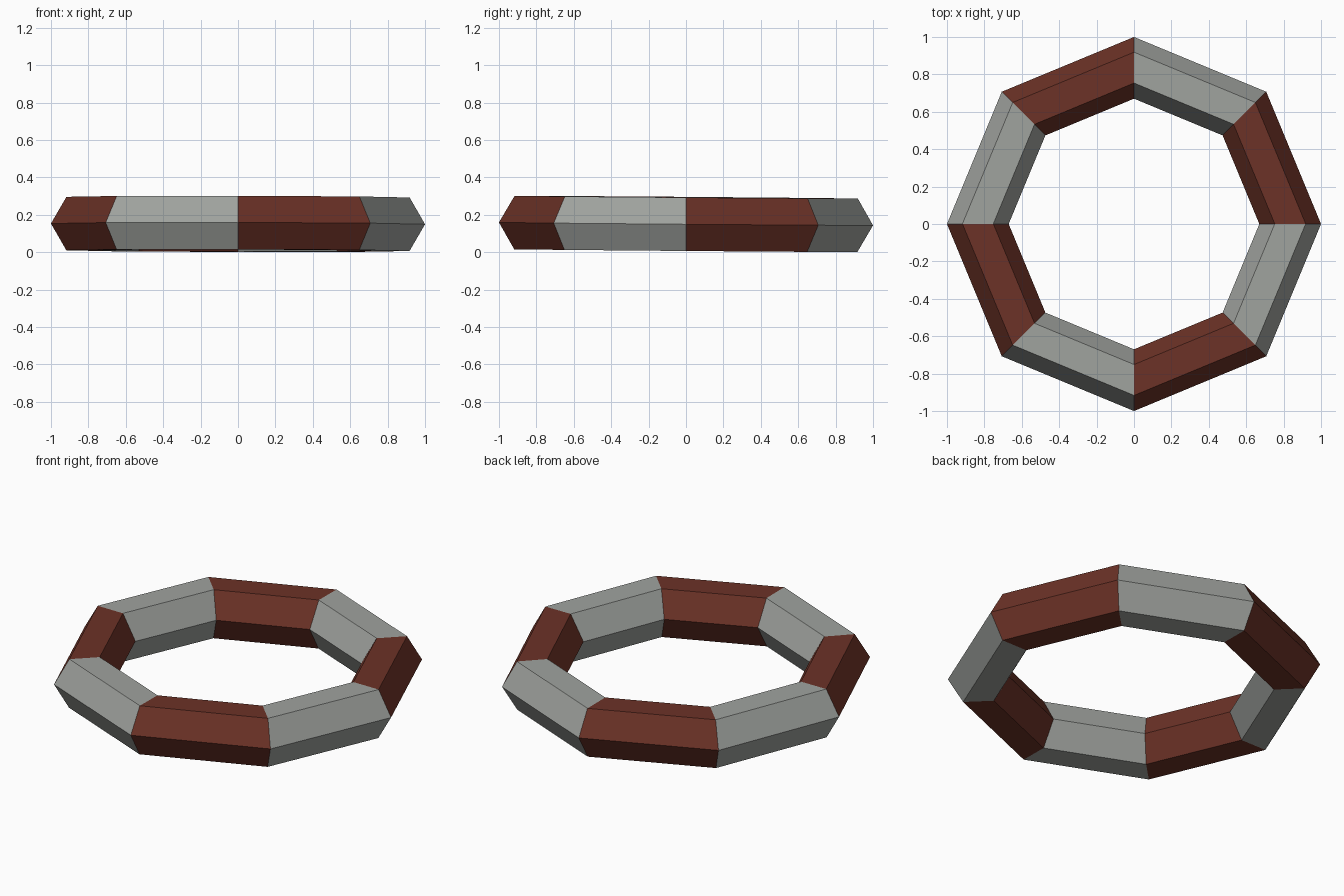
import bpy
import math

if "Cube" in bpy.data.objects:
    bpy.data.objects.remove(bpy.data.objects["Cube"])

def material(name, rgb):
    m = bpy.data.materials.new(name)
    m.diffuse_color = (*rgb, 1.0)
    m.use_nodes = True
    m.node_tree.nodes["Principled BSDF"].inputs["Base Color"].default_value = m.diffuse_color
    return m

# Low-poly ring: eight straight segments with a hexagonal section
bpy.ops.mesh.primitive_torus_add(
    major_segments=8, minor_segments=6,
    major_radius=0.835, minor_radius=0.165)
ring = bpy.context.object
ring.name = "striped_ring"
ring.data.materials.append(material("brick red", (0.15, 0.032, 0.020)))
ring.data.materials.append(material("light grey", (0.35, 0.365, 0.345)))

# Alternate the two colours around the ring
for face in ring.data.polygons:
    angle = math.atan2(face.center.y, face.center.x) % math.tau
    face.material_index = int(angle / (math.tau / 8)) % 2
    face.use_smooth = False

# The ring lies with a very slight tilt, lower at the back
ring.rotation_euler = (-0.008, 0.002, 0)
ring.location = (0, 0, 0.151)
